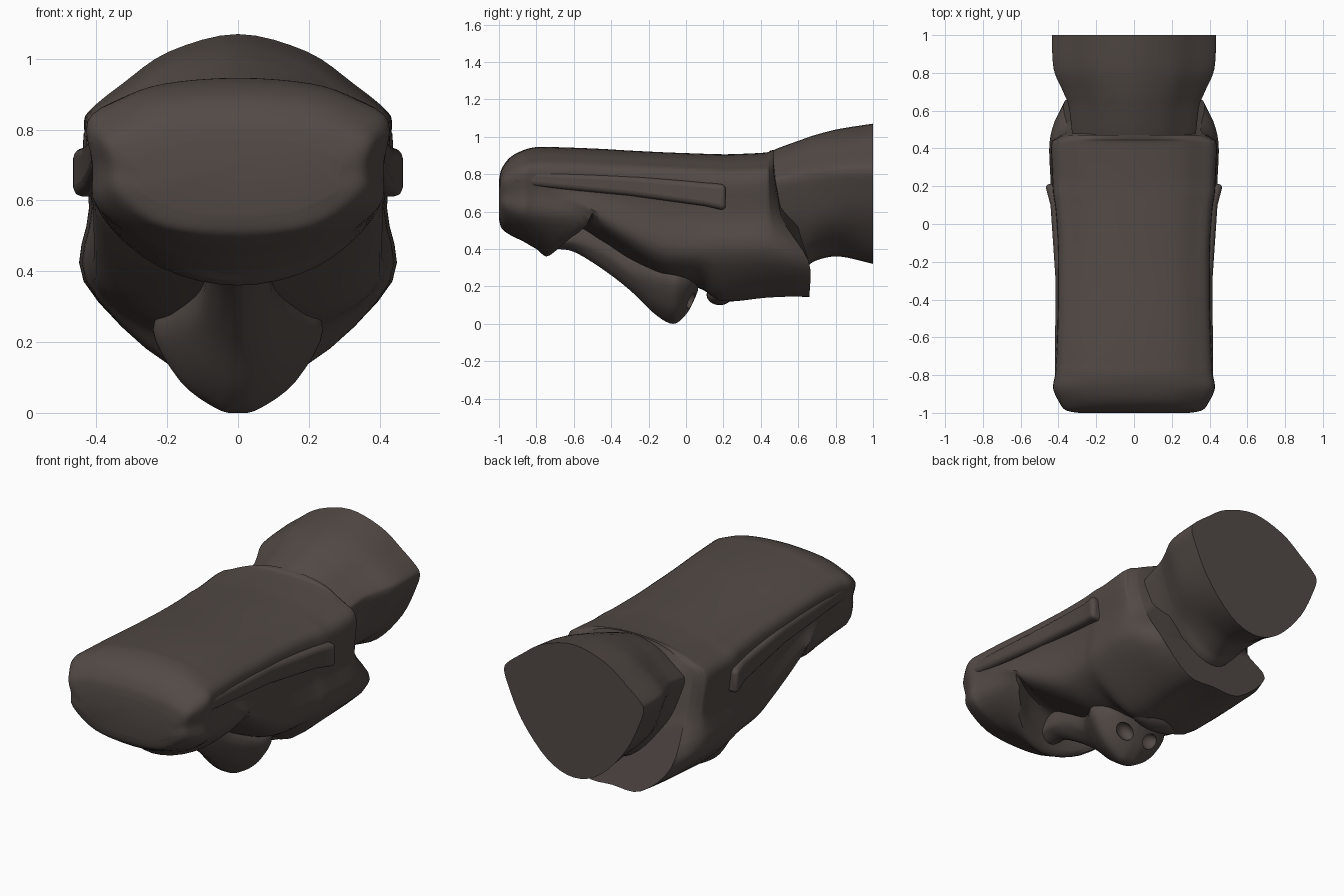
import bpy, bmesh, math
from mathutils import Vector

if "Cube" in bpy.data.objects:
    bpy.data.objects.remove(bpy.data.objects["Cube"])

skin = bpy.data.materials.new("dark brown")
skin.diffuse_color = (0.085, 0.068, 0.061, 1)
skin.use_nodes = True
skin.node_tree.nodes["Principled BSDF"].inputs["Base Color"].default_value = skin.diffuse_color


def finish(ob, angle=40):
    ob.data.materials.clear()
    ob.data.materials.append(skin)
    bpy.ops.object.select_all(action='DESELECT')
    ob.select_set(True)
    bpy.context.view_layer.objects.active = ob
    bpy.ops.object.shade_smooth_by_angle(angle=math.radians(angle))


def smooth_line(pts, n, closed=False):
    """Catmull-Rom curve through the points, with n steps per span."""
    out, m = [], len(pts)
    get = (lambda i: pts[i % m]) if closed else (lambda i: pts[max(0, min(m - 1, i))])
    for i in range(m if closed else m - 1):
        a, b, c, d = get(i - 1), get(i), get(i + 1), get(i + 2)
        for k in range(n):
            t = k / n
            out.append(0.5 * (2 * b + (c - a) * t + (2 * a - 5 * b + 4 * c - d) * t * t
                              + (3 * b - a - 3 * c + d) * t ** 3))
    return out if closed else out + [pts[-1]]


def loft(name, halves, n=4, m=5):
    """Skin mirrored half sections (top centre to bottom centre)."""
    rings = []
    for h in halves:
        h = [Vector(p) for p in h]
        ring = h + [Vector((-p.x, p.y, p.z)) for p in h[-2:0:-1]]
        rings.append(smooth_line(ring, n, True))
    cols = [smooth_line(list(c), m) for c in zip(*rings)]
    bm = bmesh.new()
    grid = [[bm.verts.new(p) for p in c] for c in cols]
    for i in range(len(grid)):
        a, b = grid[i], grid[(i + 1) % len(grid)]
        for j in range(len(a) - 1):
            bm.faces.new((a[j], a[j + 1], b[j + 1], b[j]))
    bm.faces.new([c[0] for c in grid])
    bm.faces.new([c[-1] for c in reversed(grid)])
    bmesh.ops.recalc_face_normals(bm, faces=bm.faces)
    me = bpy.data.meshes.new(name)
    bm.to_mesh(me)
    bm.free()
    ob = bpy.data.objects.new(name, me)
    bpy.context.collection.objects.link(ob)
    return ob


def ball(name, loc, size, rot=(0, 0, 0)):
    bpy.ops.mesh.primitive_uv_sphere_add(segments=32, ring_count=16, location=loc, rotation=rot)
    ob = bpy.context.object
    ob.name, ob.scale = name, size
    return ob


# Head: y, half width, top, shoulder z, lower side z, underside x, underside z, bottom z
head_rows = [
    (-1.0, .29, .77, .71, .62, .14, .57, .56),
    (-.985, .36, .83, .76, .62, .20, .53, .51),
    (-.94, .395, .89, .79, .60, .22, .51, .475),
    (-.87, .425, .928, .82, .58, .22, .48, .44),
    (-.80, .415, .945, .83, .57, .22, .45, .40),
    (-.73, .41, .945, .83, .55, .22, .415, .365),
    (-.62, .405, .942, .83, .59, .22, .55, .52),
    (-.45, .40, .935, .82, .55, .22, .47, .44),
    (-.30, .40, .926, .81, .47, .25, .38, .34),
    (-.12, .40, .917, .80, .39, .25, .28, .25),
    (.07, .412, .91, .79, .37, .22, .23, .19),
    (.16, .425, .907, .785, .37, .20, .15, .14),
    (.25, .43, .907, .78, .37, .20, .14, .13),
    (.42, .435, .915, .79, .37, .20, .155, .15),
    (.56, .41, .925, .79, .35, .19, .16, .155),
    (.66, .365, .93, .79, .34, .18, .16, .15)]


def head_half(y, w, zt, zs, zl, bx, zm, zb):
    d = zt - zs
    low = .93 if y < -.7 else 1
    pts = [(0, zt), (.5 * w, zt - .14 * d), (.8 * w, zt - .5 * d), (w, zs),
           (.965 * w, (zs + zl) / 2), (low * w, zl), (bx, zm), (0, zb)]
    out = []
    for i, (x, z) in enumerate(pts):
        yy = y
        if y > .45:                         # back of head leans forward above the jaw
            t = max(0, min(1, (z - .3) / .38))
            yy -= .19 * (y - .42) / .24 * t * t * (3 - 2 * t)
        if i > 4 and y in (-.73, -.62):     # brow edge sweeps back at the sides
            yy += (.2 if y == -.73 else .12) * (x / .4) ** 2
        out.append((x, yy, z))
    return out


finish(loft("head", [head_half(*r) for r in head_rows]))

# Neck: y, half width, top, side corner z, bottom
neck = []
for y, w, zt, zs, zb in [(.38, .31, .87, .72, .32), (.46, .325, .925, .755, .30),
                         (.62, .345, .985, .79, .30), (.70, .375, 1.012, .80, .34),
                         (.82, .425, 1.042, .815, .36), (1.0, .435, 1.07, .82, .32)]:
    d = zt - zs
    neck.append([(0, y, zt), (.45 * w, y, zt - .2 * d), (.75 * w, y, zt - .56 * d),
                 (.95 * w, y, zs + .16 * d), (w, y, zs), (.96 * w, y, zs - .07),
                 (.75 * w, y, zs - .26), (.38 * w, y, zb + .06), (0, y, zb)])
finish(loft("neck", neck))

# Nose: y, wing half width, root z, wing z, tip z
nose = []
for y, w, zr, zw, zt in [(-.70, .07, .56, .45, .40), (-.60, .08, .56, .45, .385),
                         (-.45, .085, .53, .40, .295), (-.30, .11, .46, .30, .18),
                         (-.17, .185, .36, .25, .055), (-.07, .24, .34, .235, .0),
                         (0, .215, .33, .23, .05), (.04, .17, .31, .23, .12),
                         (.065, .12, .29, .24, .18)]:
    nose.append([(0, y, zr), (w * .7, y, zr - .02), (w, y, zw),
                 (w * .68, y, zt + .38 * (zw - zt)), (w * .25, y, zt + .05 * (zw - zt)), (0, y, zt)])
nose = loft("nose", nose)

# Nostrils cut into the underside of the nose
for s in (-1, 1):
    cut = ball("nostril_cutter", (s * .085, .025, .125), (.055, .04, .05), (.5, s * -.5, 0))
    cut.hide_render = True
    cut.hide_set(True)
    mod = nose.modifiers.new("nostril", 'BOOLEAN')
    mod.object, mod.operation, mod.solver = cut, 'DIFFERENCE', 'EXACT'
finish(nose)

# Lips
finish(ball("lips", (0, .18, .155), (.16, .07, .055)))

# Side ridges, growing towards the back
for s in (-1, 1):
    bm = bmesh.new()
    ends = []
    for y, x0, x1, zb, zt in [(-.92, .36, .42, .745, .82), (-.3, .36, .415, .685, .79),
                              (.1, .36, .442, .63, .755), (.212, .36, .472, .605, .745)]:
        ends.append([bm.verts.new((s * x, y, z)) for x, z in
                     [(x0, zb), (x1, zb), (x1, zt), (x0, zt)]])
    for a, b in zip(ends, ends[1:]):
        for k in range(4):
            bm.faces.new((a[k], a[(k + 1) % 4], b[(k + 1) % 4], b[k]))
    bm.faces.new(ends[0])
    bm.faces.new(ends[-1])
    bmesh.ops.recalc_face_normals(bm, faces=bm.faces)
    me = bpy.data.meshes.new("side_ridge")
    bm.to_mesh(me)
    bm.free()
    ob = bpy.data.objects.new("side_ridge", me)
    bpy.context.collection.objects.link(ob)
    bev = ob.modifiers.new("round", 'BEVEL')
    bev.width, bev.segments = .03, 4
    finish(ob)
